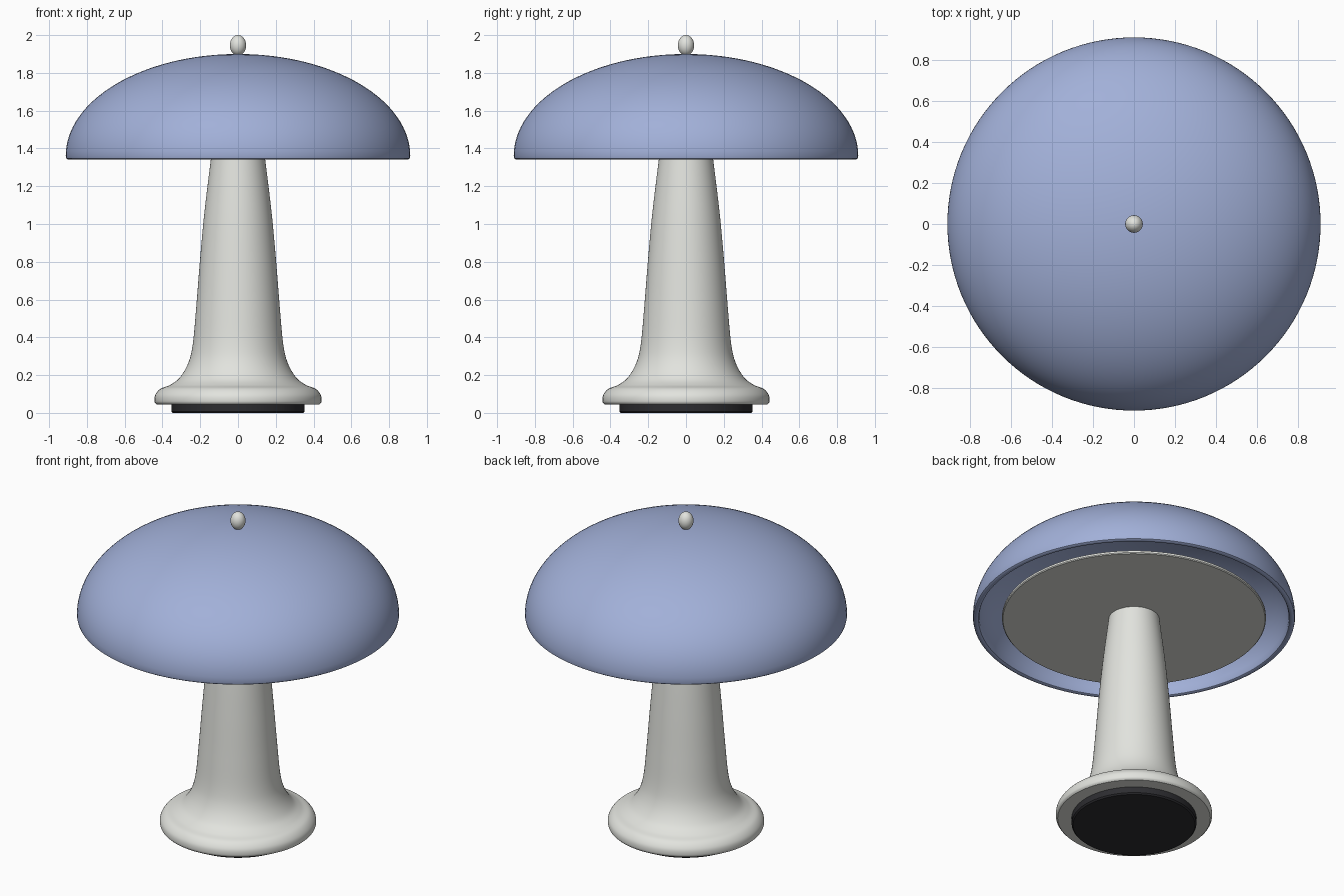
import bpy, bmesh
from math import sin, cos, pi, radians
from mathutils import Vector

cube = bpy.data.objects.get("Cube")
if cube:
    bpy.data.objects.remove(cube, do_unlink=True)


def material(name, rgb):
    mat = bpy.data.materials.new(name)
    mat.use_nodes = True
    mat.diffuse_color = (*rgb, 1)
    mat.node_tree.nodes["Principled BSDF"].inputs["Base Color"].default_value = (*rgb, 1)
    return mat


def smooth_path(points, steps=6):
    """Catmull-Rom curve through (radius, height) points."""
    pts = [Vector(p) for p in points]
    pts = [pts[0]] + pts + [pts[-1]]
    path = []
    for a, b, c, d in zip(pts, pts[1:], pts[2:], pts[3:]):
        for i in range(steps):
            t = i / steps
            path.append(0.5 * (2 * b + (c - a) * t + (2 * a - 5 * b + 4 * c - d) * t ** 2
                               + (3 * b - a - 3 * c + d) * t ** 3))
    return [tuple(p) for p in path] + [tuple(points[-1])]


def lathe(name, profile, mat, segments=96):
    """Turn a (radius, height) profile around the z axis."""
    bm = bmesh.new()
    verts = [bm.verts.new((r, 0, z)) for r, z in profile]
    edges = [bm.edges.new(pair) for pair in zip(verts, verts[1:])]
    bmesh.ops.spin(bm, geom=verts + edges, cent=(0, 0, 0), axis=(0, 0, 1),
                   angle=2 * pi, steps=segments)
    bmesh.ops.remove_doubles(bm, verts=bm.verts, dist=0.0001)
    bmesh.ops.recalc_face_normals(bm, faces=bm.faces)
    mesh = bpy.data.meshes.new(name)
    bm.to_mesh(mesh)
    bm.free()
    mesh.materials.append(mat)
    obj = bpy.data.objects.new(name, mesh)
    bpy.context.collection.objects.link(obj)
    bpy.ops.object.select_all(action="DESELECT")
    obj.select_set(True)
    bpy.context.view_layer.objects.active = obj
    bpy.ops.object.shade_smooth_by_angle(angle=radians(35))
    return obj


def dome(radius, height, base, steps=32):
    """Quarter ellipse from the rim up to the axis."""
    arc = [(radius * cos(i / steps * pi / 2), base + height * sin(i / steps * pi / 2))
           for i in range(steps)]
    return arc + [(0, base + height)]


blue = material("powder blue", (0.36, 0.435, 0.69))
white = material("warm white", (0.76, 0.77, 0.73))
black = material("rubber black", (0.026, 0.026, 0.03))

# Rubber foot
lathe("foot_pad", [(0, 0), (0.345, 0), (0.353, 0.008), (0.353, 0.05), (0, 0.05)], black)

# Flared base and tapering stem in one turned body
body = smooth_path([(0.432, 0.045), (0.442, 0.06), (0.438, 0.095), (0.41, 0.128),
                    (0.36, 0.148), (0.31, 0.185), (0.265, 0.26), (0.24, 0.36),
                    (0.222, 0.55), (0.202, 0.8), (0.178, 1.06), (0.143, 1.35)])
lathe("base_and_stem", [(0, 0.045)] + body + [(0, 1.35)], white)

# Diffuser disc under the shade
lathe("diffuser", [(0, 1.345), (0.742, 1.345), (0.747, 1.35), (0.747, 1.362), (0, 1.362)], white)

# Hollow shade with a rounded rim
outer = dome(0.912, 0.54, 1.36)
inner = dome(0.875, 0.51, 1.36)
rim = [(0.88, 1.345), (0.887, 1.341), (0.9, 1.341), (0.909, 1.347)]
lathe("shade", inner[::-1] + rim + outer, blue, 128)

# Finial
finial = [(0.043 * sin(i / 20 * pi), 1.946 - 0.054 * cos(i / 20 * pi)) for i in range(21)]
lathe("finial", finial, white, 40)
